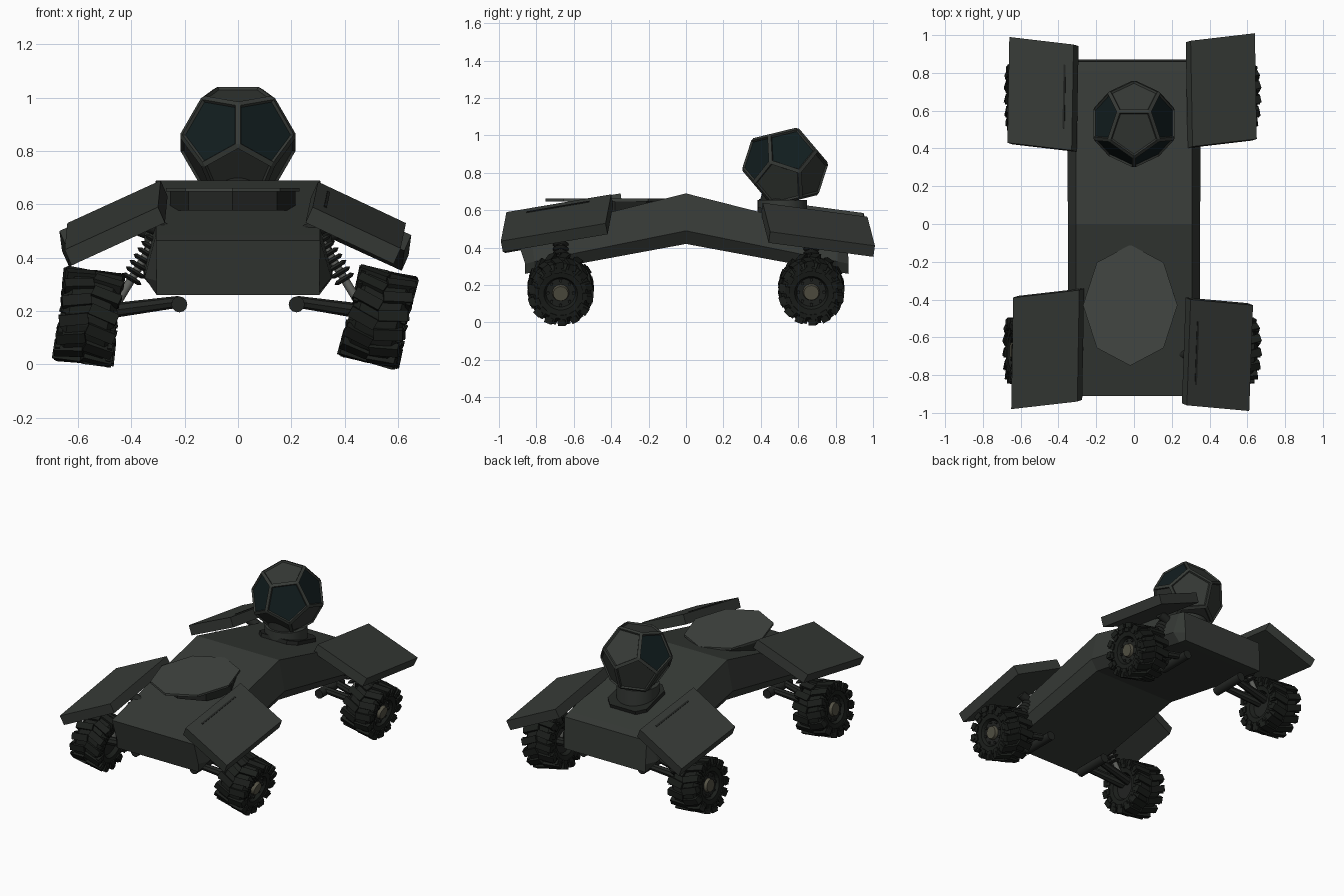
import bpy, bmesh, math
from mathutils import Vector, Matrix

if "Cube" in bpy.data.objects:
    bpy.data.objects.remove(bpy.data.objects["Cube"])


def material(name, r, g, b):
    m = bpy.data.materials.new(name)
    m.diffuse_color = (r, g, b, 1)
    m.use_nodes = True
    m.node_tree.nodes["Principled BSDF"].inputs["Base Color"].default_value = m.diffuse_color
    return m


BODY = material("body_paint", 0.037, 0.042, 0.037)
PANEL = material("panel_paint", 0.055, 0.062, 0.055)
DARK = material("dark_metal", 0.016, 0.018, 0.016)
TYRE = material("rubber", 0.011, 0.013, 0.011)
HUB = material("hub_metal", 0.09, 0.085, 0.06)
ROD = material("rod_metal", 0.12, 0.125, 0.115)
GLASS = material("lens", 0.006, 0.013, 0.014)


def finish(name, bm, *mats, smooth=False):
    bmesh.ops.recalc_face_normals(bm, faces=bm.faces)
    me = bpy.data.meshes.new(name)
    bm.to_mesh(me)
    bm.free()
    ob = bpy.data.objects.new(name, me)
    bpy.context.collection.objects.link(ob)
    for m in mats:
        me.materials.append(m)
    if smooth:
        bpy.context.view_layer.objects.active = ob
        ob.select_set(True)
        bpy.ops.object.shade_smooth_by_angle(angle=math.radians(35))
        ob.select_set(False)
    return ob


def axis_matrix(a, b):
    a, b = Vector(a), Vector(b)
    q = (b - a).to_track_quat('Z', 'Y')
    return Matrix.Translation((a + b) / 2) @ q.to_matrix().to_4x4(), (b - a).length


def add_rod(bm, a, b, r1, r2=None, n=12):
    m, d = axis_matrix(a, b)
    bmesh.ops.create_cone(bm, cap_ends=True, segments=n, radius1=r1,
                          radius2=r1 if r2 is None else r2, depth=d, matrix=m)


def rod(name, a, b, r1, mat, r2=None, n=12, smooth=True):
    bm = bmesh.new()
    add_rod(bm, a, b, r1, r2, n)
    return finish(name, bm, mat, smooth=smooth)


def slab(name, top, thick, mat):
    """Closed plate from a planar outline, thickened downwards."""
    v = [Vector(p) for p in top]
    n = (v[1] - v[0]).cross(v[2] - v[0]).normalized()
    n = -n if n.z > 0 else n
    bm = bmesh.new()
    up = [bm.verts.new(p) for p in v]
    lo = [bm.verts.new(p + n * thick) for p in v]
    bm.faces.new(up)
    bm.faces.new(lo)
    for i in range(len(v)):
        j = (i + 1) % len(v)
        bm.faces.new((up[i], up[j], lo[j], lo[i]))
    return finish(name, bm, mat)


# bent hull, lofted front to back: (y top, y bottom, z top, side width, depth)
bm = bmesh.new()
rings = []
for yt, yb, z, w, d in [(-0.91, -0.86, 0.465, 0.305, 0.205), (-0.83, -0.81, 0.485, 0.35, 0.215),
                        (0, 0, 0.69, 0.35, 0.27), (0.81, 0.81, 0.485, 0.355, 0.215),
                        (0.86, 0.87, 0.47, 0.305, 0.21)]:
    sec = [(0.308, yt, z), (w, yb, z - d * 0.74), (0.305, yb, z - d)]
    rings.append([bm.verts.new(p) for p in sec] +
                 [bm.verts.new((-x, y, h)) for x, y, h in reversed(sec)])
for r, s in zip(rings, rings[1:]):
    for i in range(6):
        j = (i + 1) % 6
        bm.faces.new((r[i], r[j], s[j], s[i]))
bm.faces.new(rings[0])
bm.faces.new(rings[-1])
finish("hull", bm, BODY)

# octagonal hatch over a dark well
def octagon(cx, cy, rx, ry, z):
    return [(cx + rx * math.cos(math.pi * k / 4), cy + ry * math.sin(math.pi * k / 4), z(cy + ry * math.sin(math.pi * k / 4)))
            for k in range(8)]

slab("hatch_plate", octagon(-0.02, -0.43, 0.25, 0.32, lambda y: 0.662), 0.014, PANEL)
slab("hatch_well", octagon(-0.02, -0.38, 0.235, 0.24, lambda y: 0.648), 0.07, DARK)

# fenders: inner-near, outer-near, outer-far, inner-far corners of the top face
fenders = {
    "front_right_fender": [(0.30, -0.40, 0.685), (0.63, -0.43, 0.53), (0.63, -0.99, 0.43), (0.28, -0.96, 0.59)],
    "front_left_fender": [(-0.29, -0.35, 0.69), (-0.64, -0.39, 0.53), (-0.66, -0.98, 0.43), (-0.30, -0.94, 0.59)],
    "rear_right_fender": [(0.31, 0.41, 0.64), (0.65, 0.45, 0.485), (0.65, 1.00, 0.41), (0.30, 0.97, 0.565)],
    "rear_left_fender": [(-0.33, 0.39, 0.66), (-0.67, 0.43, 0.50), (-0.68, 0.99, 0.43), (-0.32, 0.95, 0.585)],
}
for name, c in fenders.items():
    a, b, d = Vector(c[0]), Vector(c[1]), Vector(c[3])
    c = [a, b, b + d - a, d]
    slab(name, c, 0.065, BODY)
    # bracket tying the fender to the hull
    mid = (a + d) / 2 + (b - a) * 0.2 - Vector((0, 0, 0.07))
    rod(name + "_bracket", (mid.x * 0.6, mid.y, mid.z - 0.06), mid, 0.03, DARK)
    if name in ("front_right_fender", "rear_left_fender"):
        e, f = (b - a) * 0.12, (d - a)
        w = (b - a) * 0.03
        up = Vector((0, 0, 0.004))
        slab(name + "_slot", [a + e + f * .2 + up, a + e + w + f * .2 + up,
                              a + e + w + f * .8 + up, a + e + f * .8 + up], 0.008, DARK)


# wheel: lathed tyre, staggered lugs, dished rim and hub with bolts, axis along local +x
def wheel(name, place):
    bm = bmesh.new()
    prof = [(-0.06, 0.07), (-0.095, 0.09), (-0.10, 0.135), (-0.075, 0.162), (0.075, 0.162),
            (0.10, 0.135), (0.095, 0.09), (0.06, 0.07)]
    n = 28
    loops = [[bm.verts.new((x, r * math.cos(2 * math.pi * k / n), r * math.sin(2 * math.pi * k / n)))
              for x, r in prof] for k in range(n)]
    for k in range(n):
        p, q = loops[k], loops[(k + 1) % n]
        for i in range(len(prof) - 1):
            bm.faces.new((p[i], p[i + 1], q[i + 1], q[i]))
    for side in (-1, 1):
        for k in range(14):
            ang = 2 * math.pi * (k + 0.25 * side) / 14
            spin = Matrix.Rotation(ang, 4, 'X')
            bmesh.ops.create_cube(bm, size=1, matrix=spin @ Matrix.Translation((side * 0.054, 0, 0.158))
                                  @ Matrix.Rotation(side * 0.25, 4, 'Z') @ Matrix.Diagonal((0.11, 0.042, 0.034, 1)))
            bmesh.ops.create_cube(bm, size=1, matrix=spin @ Matrix.Translation((side * 0.097, 0, 0.142))
                                  @ Matrix.Diagonal((0.018, 0.038, 0.05, 1)))
    bm.transform(place)
    finish(name + "_tyre", bm, TYRE)
    bm = bmesh.new()
    add_rod(bm, (-0.07, 0, 0), (0.075, 0, 0), 0.092, n=24)
    for k in range(8):
        c = 0.068 * Vector((0, math.cos(k * math.pi / 4), math.sin(k * math.pi / 4)))
        add_rod(bm, c, c + Vector((0.085, 0, 0)), 0.009, n=6)
    bm.transform(place)
    finish(name + "_rim", bm, DARK, smooth=True)
    bm = bmesh.new()
    add_rod(bm, (0.07, 0, 0), (0.095, 0, 0), 0.047, 0.04, 16)
    bm.transform(place)
    finish(name + "_hub", bm, HUB, smooth=True)


# wheels lean towards +x, with arms, coil shocks and pivots
for label, side, x, y, lean in [("front_left", -1, -0.56, -0.67, 9), ("front_right", 1, 0.525, -0.67, 15),
                                ("rear_left", -1, -0.56, 0.67, 6), ("rear_right", 1, 0.53, 0.67, 12)]:
    place = Matrix.Translation((x, y, 0.178)) @ Matrix.Rotation(math.radians(lean), 4, 'Y')
    if side < 0:
        place = place @ Matrix.Rotation(math.pi, 4, 'Z')
    wheel(label, place)
    for dy in (-0.06, 0.06):
        rod(f"{label}_arm", (x, y + dy * 0.3, 0.19), (side * 0.22, y + dy, 0.235), 0.03, DARK, 0.022, 8)
    rod(label + "_pivot", (side * 0.22, y - 0.12, 0.225), (side * 0.22, y + 0.12, 0.225), 0.03, DARK)
    lo, hi = Vector((side * 0.46, y, 0.22)), Vector((side * 0.29, y, 0.50))
    rod(label + "_shock_rod", lo, hi, 0.016, ROD)
    bm = bmesh.new()
    for k in range(7):
        p = lo.lerp(hi, 0.36 + 0.085 * k)
        t = (hi - lo).normalized() * 0.009
        add_rod(bm, p - t, p, 0.03, 0.043, 14)
        add_rod(bm, p, p + t, 0.043, 0.03, 14)
    finish(label + "_coil", bm, DARK, smooth=True)

# neck: tilted foot on the deck, collar and column
bm = bmesh.new()
bmesh.ops.create_cube(bm, size=1, matrix=Matrix.Translation((0, 0.53, 0.565))
                      @ Matrix.Rotation(-0.25, 4, 'X') @ Matrix.Diagonal((0.29, 0.30, 0.03, 1)))
bmesh.ops.bevel(bm, geom=[e for e in bm.edges if abs((e.verts[0].co - e.verts[1].co).z) > 0.02
                          and e.calc_length() < 0.05], offset=0.05, segments=1, affect='EDGES')
finish("neck_foot", bm, DARK)
rod("neck_collar", (0, 0.515, 0.55), (0, 0.515, 0.655), 0.133, BODY, n=28)
rod("neck_column", (0, 0.50, 0.64), (0, 0.515, 0.75), 0.105, DARK, 0.09, n=24)

# head: bevelled dodecahedron with recessed panels, four of them lenses
g = (1 + 5 ** 0.5) / 2
pts = [(a, b, c) for a in (-1, 1) for b in (-1, 1) for c in (-1, 1)]
for a in (-1, 1):
    for b in (-1, 1):
        pts += [(0, a * g, b / g), (a / g, 0, b * g), (a * g, b / g, 0)]
bm = bmesh.new()
for p in pts:
    bm.verts.new(Vector(p) * 0.137)
bmesh.ops.convex_hull(bm, input=bm.verts)
bmesh.ops.dissolve_limit(bm, angle_limit=0.05, verts=bm.verts, edges=bm.edges)
bmesh.ops.bevel(bm, geom=list(bm.edges), offset=0.012, segments=1, affect='EDGES')
bmesh.ops.recalc_face_normals(bm, faces=bm.faces)
big = [f for f in bm.faces if f.calc_area() > 0.015]
bmesh.ops.inset_individual(bm, faces=big, thickness=0.008, depth=-0.010)
lenses = [Vector((s, -g, 0)).normalized() for s in (-1, 1)] + [Vector((s * g, 0, 1)).normalized() for s in (-1, 1)]
for f in big:
    if any(f.normal.dot(n) > 0.98 for n in lenses):
        f.material_index = 1
bm.transform(Matrix.Translation((0, 0.53, 0.833)) @ Matrix.Rotation(math.radians(-18), 4, 'X'))
finish("head", bm, BODY, GLASS)
